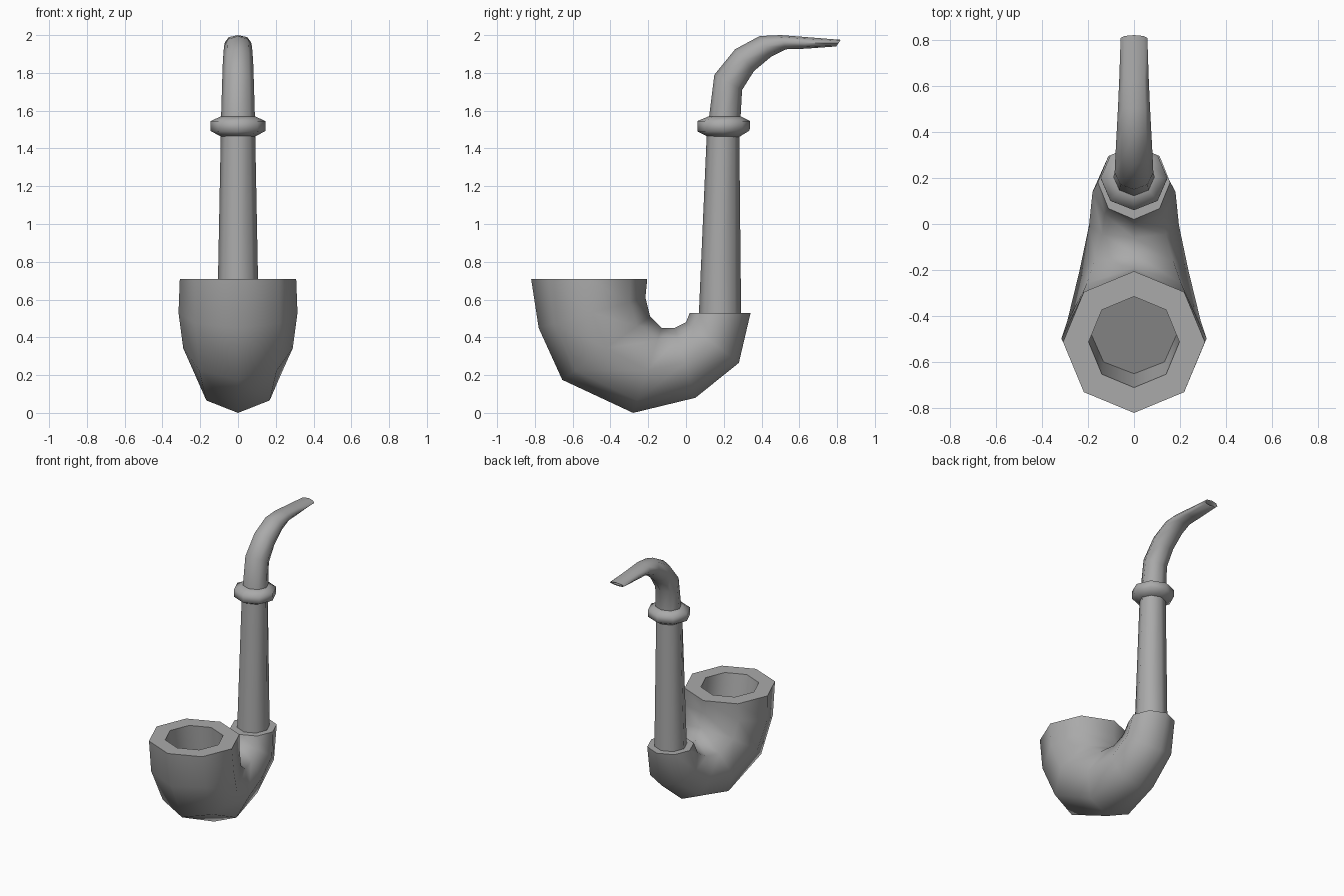
import bpy, bmesh, math

SIDES = 8
grey = bpy.data.materials.new("dark_grey")
grey.diffuse_color = (0.4, 0.4, 0.4, 1)


def loft(name, rings, angle=62):
    """Skin 8-sided rings; each ring is (outer y, z, inner y, z, half width in x)."""
    bm = bmesh.new()
    loops = []
    for ay, az, by, bz, w in rings:
        cy, cz, vy, vz = (ay + by) / 2, (az + bz) / 2, (ay - by) / 2, (az - bz) / 2
        loop = []
        for i in range(SIDES):
            a = 2 * math.pi * i / SIDES
            c, s = math.cos(a), math.sin(a)
            loop.append(bm.verts.new((w * s, cy + vy * c, cz + vz * c)))
        loops.append(loop)
    for p, q in zip(loops, loops[1:]):
        for i in range(SIDES):
            j = (i + 1) % SIDES
            bm.faces.new((p[i], p[j], q[j], q[i]))
    bm.faces.new(loops[0])
    bm.faces.new(loops[-1])
    bmesh.ops.recalc_face_normals(bm, faces=bm.faces)
    mesh = bpy.data.meshes.new(name)
    bm.to_mesh(mesh)
    bm.free()
    mesh.materials.append(grey)
    obj = bpy.data.objects.new(name, mesh)
    bpy.context.collection.objects.link(obj)
    bpy.ops.object.select_all(action='DESELECT')
    obj.select_set(True)
    bpy.context.view_layer.objects.active = obj
    bpy.ops.object.shade_smooth_by_angle(angle=math.radians(angle))
    return obj


# Bowl: chamber floor, rim, then the body curving up into the socket
loft("bowl", [
    (-0.65, 0.38, -0.30, 0.54, 0.187),
    (-0.71, 0.71, -0.315, 0.71, 0.197),
    (-0.82, 0.71, -0.205, 0.71, 0.308),
    (-0.78, 0.45, -0.215, 0.61, 0.315),
    (-0.655, 0.175, -0.19, 0.51, 0.29),
    (-0.28, 0.0, -0.13, 0.45, 0.237),
    (0.05, 0.08, -0.06, 0.45, 0.195),
    (0.28, 0.265, 0.0, 0.48, 0.18),
    (0.342, 0.53, 0.02, 0.53, 0.157),
])

# Tapered straight stem
loft("stem", [
    (0.067, 0.50, 0.292, 0.50, 0.11),
    (0.11, 1.48, 0.282, 1.48, 0.091),
])

# Ring around the joint
loft("joint_ring", [
    (0.11, 1.465, 0.28, 1.46, 0.09),
    (0.06, 1.49, 0.337, 1.495, 0.145),
    (0.06, 1.545, 0.34, 1.545, 0.145),
    (0.12, 1.57, 0.288, 1.57, 0.09),
], 80)

# Curved mouthpiece with a shallow opening at the tip
loft("mouthpiece", [
    (0.12, 1.55, 0.288, 1.55, 0.09),
    (0.15, 1.79, 0.297, 1.71, 0.084),
    (0.26, 1.925, 0.36, 1.81, 0.08),
    (0.39, 1.995, 0.45, 1.885, 0.074),
    (0.50, 2.0, 0.53, 1.925, 0.069),
    (0.63, 1.99, 0.63, 1.928, 0.064),
    (0.82, 1.975, 0.795, 1.94, 0.058),
    (0.813, 1.968, 0.798, 1.948, 0.045),
    (0.76, 1.968, 0.76, 1.95, 0.038),
], 85)
